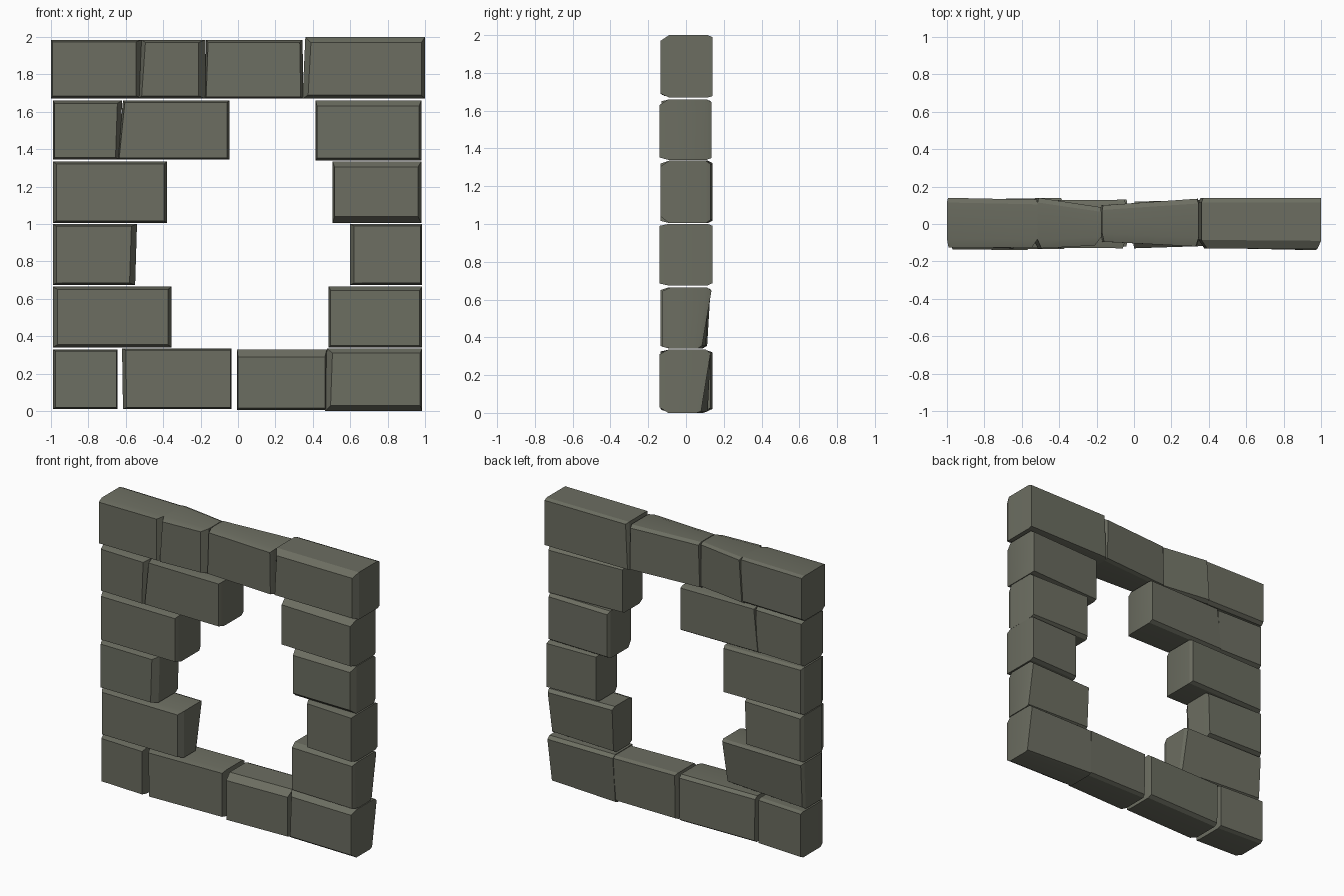
import bpy, bmesh, random

random.seed(4)
stone = bpy.data.materials.new("grey green stone")
stone.diffuse_color = (0.15, 0.155, 0.12, 1)


def block(name, x, z, front, back, inset, slant=(0, 0), back_low=0.0):
    """Chamfered stone lofted through four rings from front to back.
    front/back: y at left and right; inset: front face left, right, bottom, top;
    slant: sideways shift of the left/right ends at the top; back_low: undercut at the back foot."""
    l, r, b, t = inset
    j = lambda a: random.uniform(0, a)
    bl, br, bb, bt = (j(0.012) for _ in range(4))
    layers = [  # y offset from the front or back plane, insets
        (front, 0.0, (l, r, b, t)),
        (front, 0.045, (0, 0, 0, 0)),
        (back, -0.025, (0, 0, 0, 0)),
        (back, 0.0, (bl, br, bb + 0.006, bt + 0.008)),
    ]
    bm = bmesh.new()
    rings = []
    for plane, dy, (il, ir, ib, it) in layers:
        low = back_low if plane is back else 0
        pts = [
            (x[0] + il, plane[0] + dy - low * 0.3, z[0] + ib),
            (x[1] - ir, plane[1] + dy - low, z[0] + ib),
            (x[1] - ir + slant[1], plane[1] + dy, z[1] - it),
            (x[0] + il + slant[0], plane[0] + dy, z[1] - it),
        ]
        rings.append([bm.verts.new(p) for p in pts])
    bm.faces.new(rings[0])
    bm.faces.new(rings[-1][::-1])
    for a, c in zip(rings, rings[1:]):
        for i in range(4):
            k = (i + 1) % 4
            bm.faces.new((a[i], c[i], c[k], a[k]))
    bmesh.ops.recalc_face_normals(bm, faces=bm.faces)
    me = bpy.data.meshes.new(name)
    bm.to_mesh(me)
    bm.free()
    me.materials.append(stone)
    ob = bpy.data.objects.new(name, me)
    bpy.context.collection.objects.link(ob)
    bpy.context.view_layer.objects.active = ob
    ob.select_set(True)
    bpy.ops.object.shade_smooth_by_angle(angle=0.35)
    ob.select_set(False)


# bottom course
block("bottom_stone_1", (-0.99, -0.645), (0.01, 0.33), (-.12, -.135), (.14, .12), (.015, .005, .01, .01))
block("bottom_stone_2", (-0.615, -0.035), (0.01, 0.335), (-.135, -.12), (.12, .13), (.02, .005, .01, .01), (-.005, 0))
block("bottom_stone_3", (-0.005, 0.475), (0.005, 0.33), (-.13, -.115), (.12, .13), (.005, .01, .01, .04), (0, 0), .02)
block("bottom_stone_4", (0.465, 0.985), (0.0, 0.335), (-.13, -.14), (.13, .13), (.03, .012, .03, .025), (.01, 0), .05)

# second course
block("second_stone_left", (-0.99, -0.355), (0.34, 0.665), (-.13, -.135), (.13, .12), (.025, .02, .015, .015), (0, 0), .06)
block("second_stone_right", (0.485, 0.985), (0.34, 0.665), (-.11, -.125), (.12, .135), (.01, .015, .01, .02), (0, 0), .05)

# third course
block("third_stone_left", (-0.99, -0.55), (0.675, 1.0), (-.135, -.14), (.135, .12), (.02, .03, .01, .012), (0, .01))
block("third_stone_right", (0.60, 0.985), (0.675, 1.0), (-.12, -.14), (.13, .14), (.02, .01, .01, .01))

# fourth course
block("fourth_stone_left", (-0.99, -0.38), (1.005, 1.335), (-.13, -.135), (.13, .14), (.02, .015, .012, .015))
block("fourth_stone_right", (0.505, 0.98), (1.005, 1.335), (-.13, -.135), (.14, .13), (.012, .018, .035, .03))

# fifth course
block("fifth_stone_1", (-0.99, -0.63), (1.345, 1.66), (-.12, -.13), (.13, .12), (.01, .025, .01, .015), (0, .01))
block("fifth_stone_2", (-0.645, -0.045), (1.345, 1.66), (-.125, -.13), (.125, .13), (.01, .015, .008, .01), (.03, 0))
block("fifth_stone_right", (0.415, 0.98), (1.34, 1.66), (-.12, -.14), (.11, .135), (.008, .012, .012, .03))

# top course
block("top_stone_1", (-1.0, -0.515), (1.67, 1.985), (-.125, -.125), (.14, .13), (.008, .03, .015, .012))
block("top_stone_2", (-0.535, -0.175), (1.67, 1.985), (-.13, -.115), (.14, .09), (.02, .035, .015, .015), (.02, 0))
block("top_stone_3", (-0.18, 0.35), (1.67, 1.985), (-.095, -.12), (.10, .135), (.01, .015, .01, .015), (.01, -.005))
block("top_stone_4", (0.345, 1.0), (1.67, 2.0), (-.13, -.135), (.14, .14), (.03, .02, .02, .03), (.015, 0))
